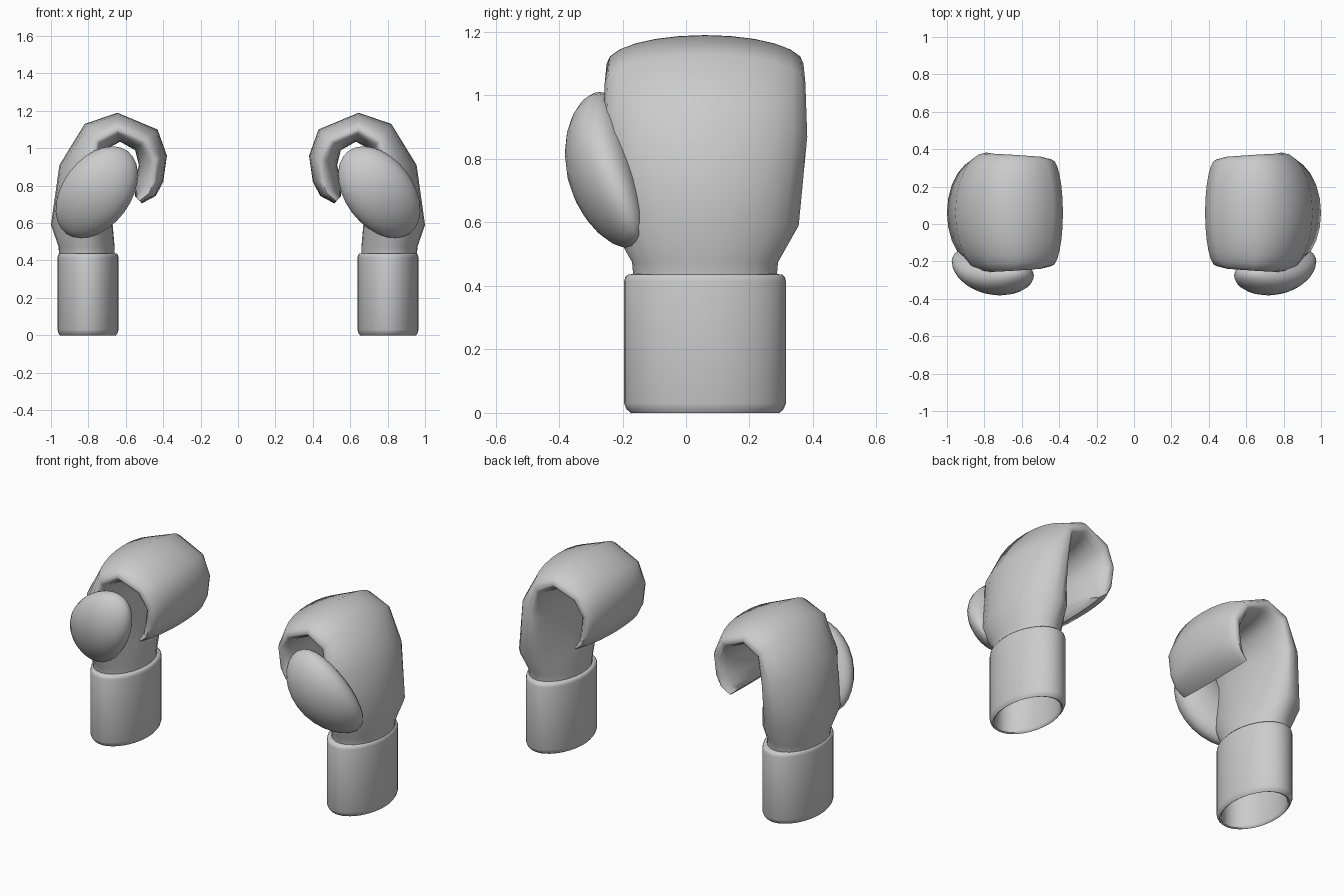
import bpy, bmesh, math
from mathutils import Vector

cube = bpy.data.objects.get("Cube")
if cube:
    bpy.data.objects.remove(cube, do_unlink=True)

grey = bpy.data.materials.new("grey_leather")
grey.use_nodes = True
grey.diffuse_color = (0.6, 0.6, 0.6, 1)
grey.node_tree.nodes["Principled BSDF"].inputs["Base Color"].default_value = (0.6, 0.6, 0.6, 1)

MID_Y = 0.06


def finish(bm, name, side, angle):
    """Mirror to the wanted side, clean up and smooth."""
    for v in bm.verts:
        v.co.x *= side
    bmesh.ops.recalc_face_normals(bm, faces=bm.faces)
    mesh = bpy.data.meshes.new(name)
    bm.to_mesh(mesh)
    bm.free()
    mesh.materials.append(grey)
    obj = bpy.data.objects.new(name, mesh)
    bpy.context.collection.objects.link(obj)
    bpy.ops.object.select_all(action='DESELECT')
    obj.select_set(True)
    bpy.context.view_layer.objects.active = obj
    bpy.ops.object.shade_smooth_by_angle(angle=math.radians(angle))


def loft(rings):
    """Skin a list of closed rings and cap both ends."""
    bm = bmesh.new()
    loops = [[bm.verts.new(p) for p in ring] for ring in rings]
    n = len(loops[0])
    for a, b in zip(loops, loops[1:]):
        for i in range(n):
            j = (i + 1) % n
            bm.faces.new((a[i], a[j], b[j], b[i]))
    bm.faces.new(loops[0])
    bm.faces.new(loops[-1])
    return bm


def cuff(name, side):
    # (scale, height): hollow inside, rounded rim, outer wall, top
    profile = [(0.86, 0.40), (0.86, 0.02), (0.88, 0.004), (0.92, 0), (0.97, 0.012),
               (1, 0.03), (1, 0.415), (0.985, 0.428), (0.95, 0.436), (0.85, 0.438)]
    turns = [math.tau * i / 40 for i in range(40)]
    rings = [[(0.802 + 0.163 * s * math.cos(t), MID_Y + 0.255 * s * math.sin(t), z)
              for t in turns] for s, z in profile]
    finish(loft(rings), name, side, 50)


def mitten(name, side):
    # outer spine, side rim and inner spine as (x, z), then half width
    stations = [
        ((0.955, 0.42), (0.81, 0.42), (0.66, 0.42), 0.225),
        ((0.96, 0.475), (0.81, 0.475), (0.66, 0.475), 0.23),
        ((1.0, 0.59), (0.81, 0.59), (0.67, 0.59), 0.295),
        ((0.955, 0.91), (0.79, 0.87), (0.73, 0.84), 0.322),
        ((0.82, 1.13), (0.755, 1.04), (0.715, 0.99), 0.316),
        ((0.645, 1.19), (0.645, 1.10), (0.63, 1.035), 0.31),
        ((0.43, 1.10), (0.50, 1.04), (0.55, 0.99), 0.30),
        ((0.38, 0.96), (0.44, 0.94), (0.53, 0.91), 0.285),
        ((0.40, 0.82), (0.45, 0.82), (0.55, 0.83), 0.28),
        ((0.44, 0.745), (0.475, 0.76), (0.552, 0.775), 0.275),
        ((0.515, 0.705), (0.525, 0.72), (0.55, 0.742), 0.265),
    ]
    steps = 12
    rings = []
    for outer, rim, inner, half in stations:
        rim = Vector(rim)
        ring = []
        for i in range(2 * steps):
            t = math.pi * i / steps
            mid = Vector(outer if i <= steps else inner)
            p = rim + (mid - rim) * abs(math.sin(t))
            ring.append((p.x, MID_Y - half * math.cos(t), p.y))
        rings.append(ring)
    finish(loft(rings), name, side, 62)


def thumb(name, side):
    bm = bmesh.new()
    bmesh.ops.create_uvsphere(bm, u_segments=24, v_segments=14, radius=1)
    along, across = Vector((-0.6, 0, 0.8)), Vector((0.8, 0, 0.6))
    for v in bm.verts:
        b, c, a = v.co
        # lengthwise bend wraps the base into the wrist
        y = -0.268 - 0.05 * a + 0.05 * a * a + 0.108 * c
        v.co = Vector((0.755, y, 0.765)) + along * a * 0.275 + across * b * 0.182
    finish(bm, name, side, 60)


for side, label in ((1, "left"), (-1, "right")):
    cuff(label + "_cuff", side)
    mitten(label + "_mitten", side)
    thumb(label + "_thumb", side)
